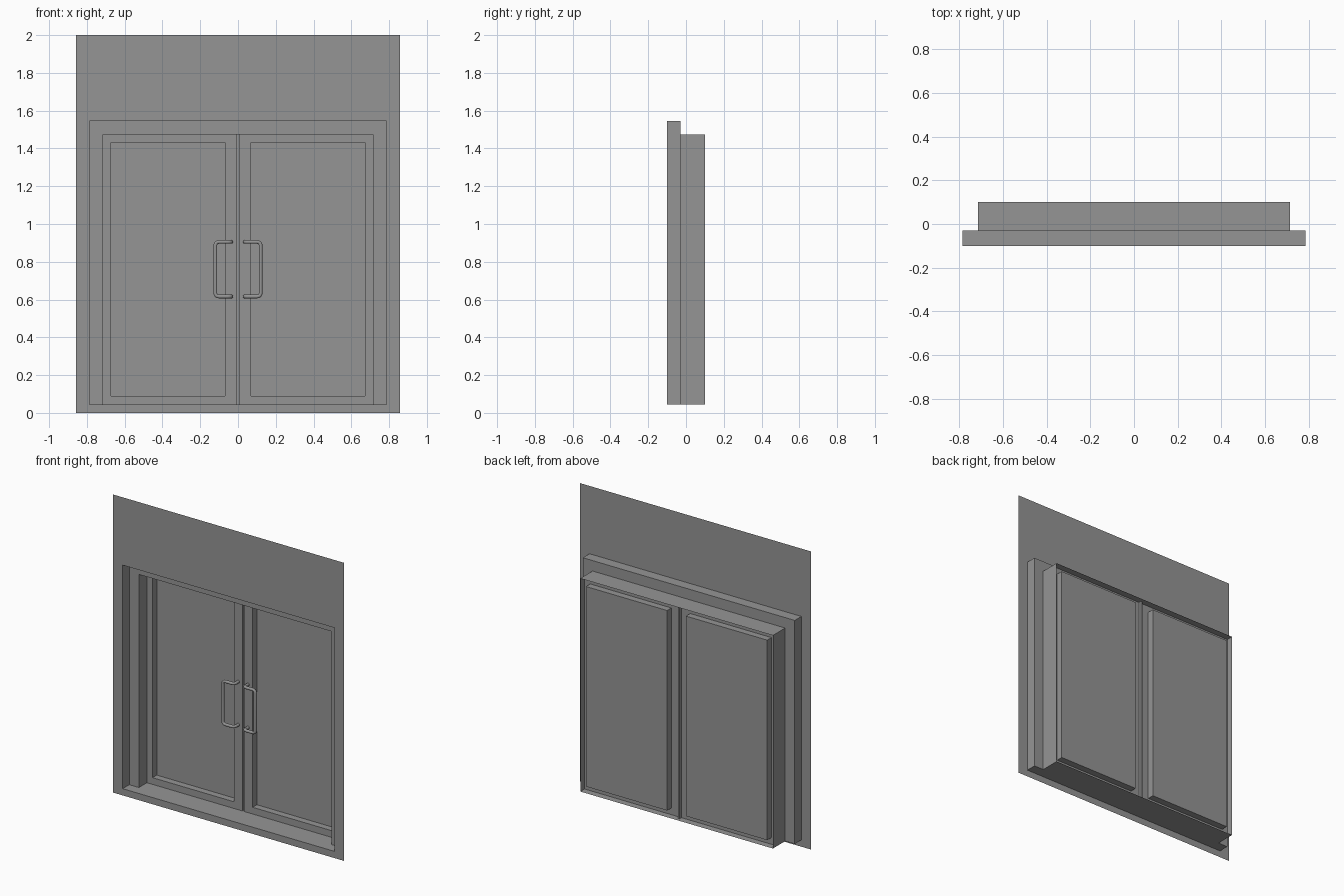
import bpy
import bmesh
from mathutils import Vector

cube = bpy.data.objects.get("Cube")
if cube:
    bpy.data.objects.remove(cube, do_unlink=True)

# Single painted-metal grey
grey = bpy.data.materials.new("plain grey")
grey.use_nodes = True
colour = (0.3, 0.3, 0.3, 1)
grey.diffuse_color = colour
grey.node_tree.nodes["Principled BSDF"].inputs["Base Color"].default_value = colour

# Main dimensions
WALL_Y, STEP_Y, DOOR_Y, BACK_Y = -0.1, -0.03, 0.055, 0.1
SILL, OPEN_TOP, JAMB_TOP = 0.045, 1.545, 1.475
OPEN_X, JAMB_X, GAP_X = 0.786, 0.715, 0.006


def rect(x0, x1, z0, z1, y):
    """Corner loop of an upright rectangle, counter-clockwise from the front."""
    return [Vector(p) for p in ((x0, y, z0), (x1, y, z0), (x1, y, z1), (x0, y, z1))]


def shell(name, loops, fill=False):
    """Join successive rectangles with quads; optionally close the last one."""
    bm = bmesh.new()
    rings = [[bm.verts.new(p) for p in loop] for loop in loops]
    for a, b in zip(rings, rings[1:]):
        for i in range(4):
            j = (i + 1) % 4
            face = bm.faces.new((a[i], a[j], b[j], b[i]))
            face.normal_update()
            if face.calc_area() < 1e-6:
                bm.faces.remove(face)
    if fill:
        bm.faces.new(rings[-1])
    bmesh.ops.remove_doubles(bm, verts=bm.verts, dist=1e-5)
    mesh = bpy.data.meshes.new(name)
    bm.to_mesh(mesh)
    bm.free()
    mesh.materials.append(grey)
    obj = bpy.data.objects.new(name, mesh)
    bpy.context.collection.objects.link(obj)
    return obj


def rounded(points, radius, steps=5):
    """Replace each inner corner of a path by a smooth bend."""
    path = [points[0]]
    for a, c, b in zip(points, points[1:], points[2:]):
        p = c + (a - c).normalized() * radius
        q = c + (b - c).normalized() * radius
        for k in range(steps + 1):
            t = k / steps
            path.append(p * (1 - t) ** 2 + c * 2 * t * (1 - t) + q * t * t)
    return path + [points[-1]]


# Thin wall sheet around the opening
opening = (-OPEN_X, OPEN_X, SILL, OPEN_TOP)
jamb = (-JAMB_X, JAMB_X, SILL, JAMB_TOP)
shell("wall", [rect(-0.857, 0.857, 0, 2, WALL_Y), rect(*opening, WALL_Y)])

# Stepped reveal and door jamb
shell("door_frame", [rect(*opening, WALL_Y), rect(*opening, STEP_Y),
                     rect(*jamb, STEP_Y), rect(*jamb, BACK_Y)])

# Door leaf with a sunken panel, mirrored to the other side
panel = (0.07, 0.673, 0.09, 1.432)
leaf = shell("door_leaves", [rect(GAP_X, JAMB_X, SILL, JAMB_TOP, DOOR_Y),
                             rect(*panel, DOOR_Y), rect(*panel, BACK_Y)], fill=True)
leaf.modifiers.new("mirror", 'MIRROR').use_clip = False

# Narrow groove where the leaves meet
gap = (-GAP_X, GAP_X, SILL, JAMB_TOP)
shell("centre_gap", [rect(*gap, DOOR_Y), rect(*gap, DOOR_Y + 0.02)], fill=True)

# Bent tube pull handles
for side, label in ((1, "left"), (-1, "right")):
    inner, outer, grip_y, low, high = 0.036 * side, 0.12 * side, 0.012, 0.616, 0.905
    corners = [Vector(p) for p in (
        (inner, DOOR_Y, high), (inner, grip_y, high), (outer, grip_y, high),
        (outer, grip_y, low), (inner, grip_y, low), (inner, DOOR_Y, low))]
    path = rounded(corners, 0.02)
    curve = bpy.data.curves.new(label + "_handle", 'CURVE')
    curve.dimensions = '3D'
    curve.bevel_depth = 0.01
    curve.bevel_resolution = 3
    curve.use_fill_caps = True
    spline = curve.splines.new('POLY')
    spline.points.add(len(path) - 1)
    for point, co in zip(spline.points, path):
        point.co = (*co, 1)
    spline.use_smooth = True
    curve.materials.append(grey)
    bpy.context.collection.objects.link(bpy.data.objects.new(label + "_handle", curve))
